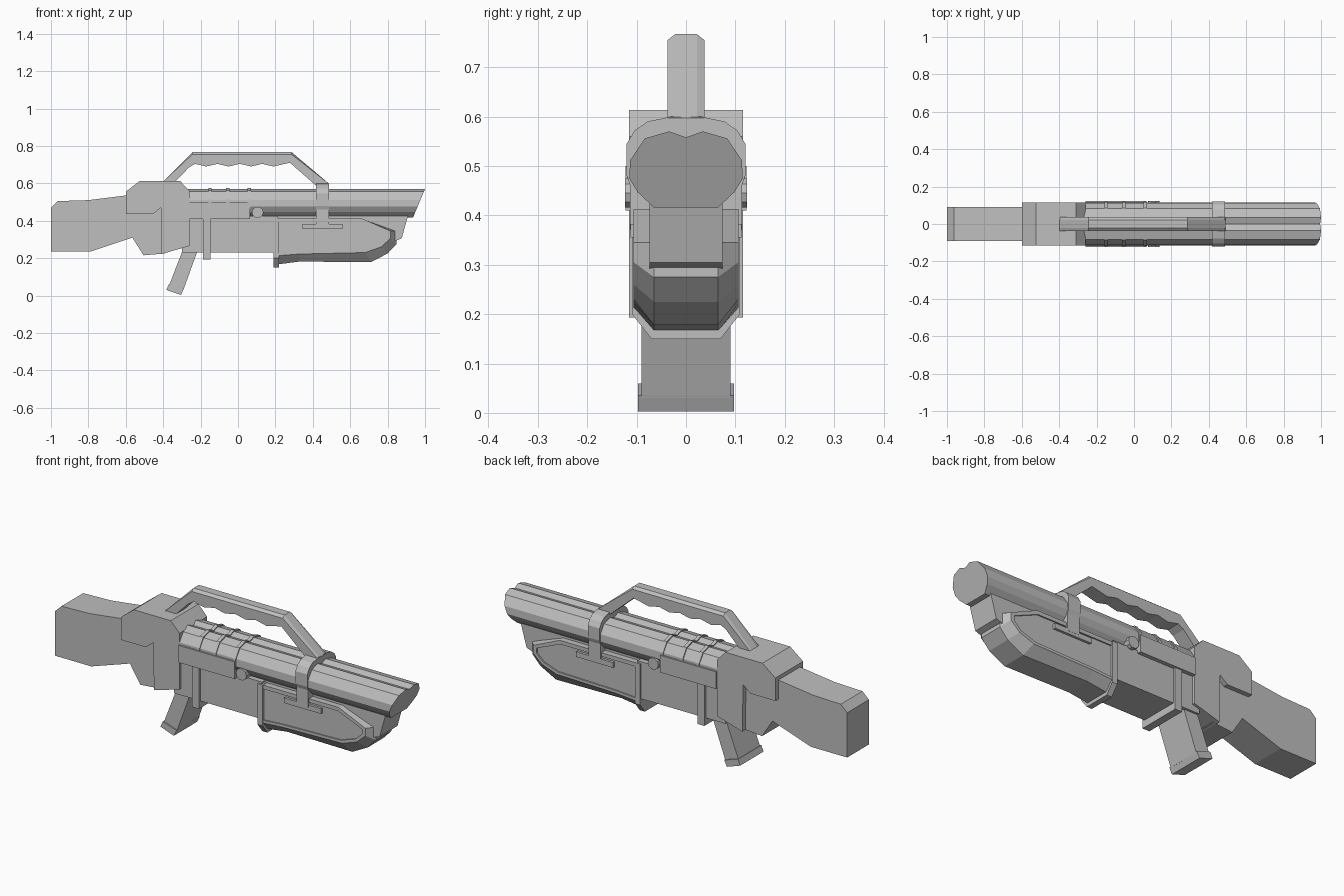
import bpy, bmesh, math

if "Cube" in bpy.data.objects:
    bpy.data.objects.remove(bpy.data.objects["Cube"])

grey = bpy.data.materials.new("gunmetal_grey")
grey.diffuse_color = (0.52, 0.52, 0.52, 1)
grey.use_nodes = True
grey.node_tree.nodes["Principled BSDF"].inputs["Base Color"].default_value = grey.diffuse_color


def loft(name, rings):
    """Skin closed rings of equal length and cap both ends."""
    bm = bmesh.new()
    vr = [[bm.verts.new(p) for p in r] for r in rings]
    n = len(vr[0])
    for a, b in zip(vr, vr[1:]):
        for i in range(n):
            j = (i + 1) % n
            bm.faces.new((a[i], a[j], b[j], b[i]))
    bm.faces.new(vr[0])
    bm.faces.new(vr[-1][::-1])
    bmesh.ops.recalc_face_normals(bm, faces=bm.faces)
    me = bpy.data.meshes.new(name)
    bm.to_mesh(me)
    bm.free()
    me.materials.append(grey)
    ob = bpy.data.objects.new(name, me)
    bpy.context.collection.objects.link(ob)
    return ob


def side_loft(name, layers):
    """Layers of (y, xz profile)."""
    return loft(name, [[(x, y, z) for x, z in pts] for y, pts in layers])


def slab(name, pts, w, y=0):
    return side_loft(name, [(y - w, pts), (y + w, pts)])


def rect(x0, x1, z0, z1):
    return [(x0, z0), (x1, z0), (x1, z1), (x0, z1)]


def mirrored(half):
    """Full yz outline from a right half that starts and ends on y = 0."""
    return half + [(-y, z) for y, z in half[-2:0:-1]]


# stock with lower receiver
slab("stock", [(-1, .235), (-.79, .235), (-.565, .31), (-.505, .215), (-.39, .225),
               (-.39, .56), (-.6, .535), (-.8, .51), (-.963, .505), (-1, .47)], .09)

# receiver cover
slab("receiver_cover", [(-.6, .435), (-.455, .435), (-.412, .47), (-.408, .222),
                        (-.26, .265), (-.26, .56), (-.31, .613), (-.525, .613),
                        (-.6, .555)], .115)

# main body, barrel support and wraparound rib
slab("main_body", rect(-.3, .21, .23, .425), .102)
slab("barrel_support", [(.2, .24), (.7, .24), (.875, .305), (.91, .43), (.2, .43)], .074)
slab("body_rib", rect(-.187, -.147, .193, .42), .115)

# slanted pistol grip and its base plate
slab("grip", [(-.37, .05), (-.292, .03), (-.205, .27), (-.285, .27)], .09)
slab("grip_base", [(-.383, .03), (-.305, .003), (-.29, .035), (-.37, .06)], .097)

# double-lobed barrel with slanted muzzle
lobes = mirrored([(0, .558), (.034, .57), (.083, .556), (.113, .512), (.115, .475),
                  (.098, .447), (.065, .416), (0, .416)])
loft("barrel", [[(-.29, y, z) for y, z in lobes],
                [(1 - (.57 - z) * .42, y, z) for y, z in lobes]])

# barrel rings
for i, x in enumerate((-.15, -.055, .06)):
    loft(f"barrel_ring_{i}", [[(x + d, y * 1.04, .493 + (z - .493) * 1.08)
                               for y, z in lobes] for d in (-.009, .009)])

# side rails and cross pin
for s, side in ((-1, "right"), (1, "left")):
    slab(f"side_rail_{side}", rect(-.26, .065, .41, .5), .02, s * .103)
pin = [(.105 + .031 * math.cos(i * math.pi / 5), .445 + .031 * math.sin(i * math.pi / 5))
       for i in range(10)]
slab("cross_pin", pin, .124)

# forend shell: chamfered all round, recessed side panels
keel = [(.2, .413), (.2, .165), (.33, .182), (.71, .178), (.8, .225), (.847, .275),
        (.847, .345), (.66, .413)]
rim = [(.2, .413), (.2, .212), (.33, .222), (.68, .23), (.765, .26), (.815, .305),
       (.815, .345), (.66, .413)]
panel = [(.22, .393), (.22, .228), (.33, .236), (.67, .244), (.755, .273), (.795, .31),
         (.795, .335), (.656, .393)]
layers = [(.065, keel), (.106, rim), (.106, panel), (.099, panel)]
side_loft("forend", [(-y, p) for y, p in layers[::-1]] + layers)

# flange at the back of the forend
flange = [(.106, .415), (.106, .2), (.068, .15), (-.068, .15), (-.106, .2), (-.106, .415)]
loft("forend_flange", [[(x, y * 1.03, z) for y, z in flange] for x in (.19, .22)])

# clamp over the barrel, with side feet
strap = mirrored([(0, .598), (.03, .6), (.078, .59), (.104, .572), (.12, .545),
                  (.12, .48), (.113, .46), (.113, .37), (0, .37)])
loft("barrel_clamp", [[(x, y, z) for y, z in strap] for x in (.418, .487)])
for s, side in ((-1, "right"), (1, "left")):
    slab(f"clamp_foot_{side}", rect(.345, .56, .355, .382), .01, s * .102)

# carrying handle with finger scallops underneath
under = []
for i in range(17):
    t = i / 16
    under.append((.25 - .48 * t, .697 + .007 * math.cos(t * 8 * math.pi)))
handle = ([(-.405, .605), (-.243, .767), (.286, .767), (.488, .597), (.42, .585),
           (.278, .71)] + under + [(-.262, .685), (-.34, .605)])
soft = [(x, z - .012) if 0 < i < 3 else (x, z) for i, (x, z) in enumerate(handle)]
side_loft("carry_handle", [(-.037, soft), (-.022, handle), (.022, handle), (.037, soft)])
